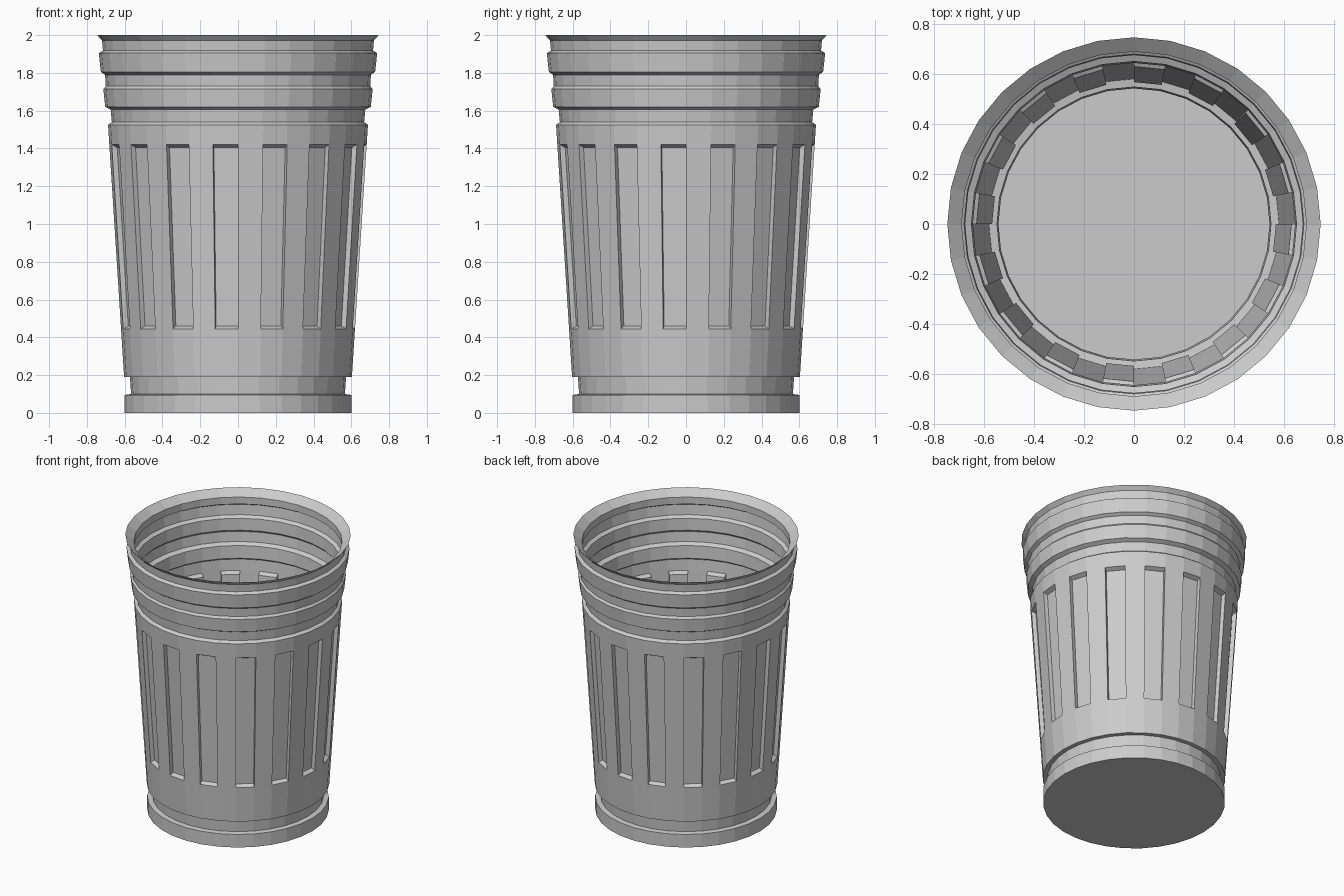
import bpy, bmesh, math

if "Cube" in bpy.data.objects:
    bpy.data.objects.remove(bpy.data.objects["Cube"])

SIDES = 32
WALL = 0.025      # sheet thickness
DEPTH = 0.028     # depth of the pressed panels


def body_r(z):
    # radius of the tapered body between its lower and upper edge
    return 0.603 + (z - 0.19) * (0.688 - 0.603) / (1.525 - 0.19)


def body_row(z, off=0.0):
    return (body_r(z) - off, z)


# outside profile, bottom to top (radius, height)
outer = [(0.60, 0.0), (0.60, 0.095), (0.566, 0.10), (0.572, 0.19),
         (0.603, 0.19), body_row(0.445), body_row(1.42), (0.688, 1.525),
         (0.668, 1.54), (0.674, 1.605), (0.703, 1.62), (0.713, 1.715),
         (0.700, 1.73), (0.704, 1.79), (0.726, 1.805), (0.737, 1.905),
         (0.715, 1.918), (0.720, 1.972), (0.745, 2.0)]
# inside profile, top to bottom
inner = [(0.688, 1.955), (0.688, 1.905), (0.710, 1.892), (0.702, 1.82),
         (0.678, 1.805), (0.674, 1.72), (0.688, 1.705), (0.680, 1.635),
         (0.649, 1.62), (0.643, 1.53), (0.663, 1.515), body_row(1.435, WALL),
         body_row(0.43, WALL), (0.579, 0.205), (0.547, 0.20),
         (0.541, 0.09), (0.575, 0.08), (0.575, 0.025)]
profile = outer + inner
PANEL_ROWS = (5, len(outer) + 11)   # rows that carry the pressed panels

bm = bmesh.new()


def point(r, z, k):
    a = 2 * math.pi * k / SIDES
    return bm.verts.new((r * math.cos(a), r * math.sin(a), z))


rings = [[point(r, z, k) for k in range(SIDES)] for r, z in profile]

# walls, with every second side pressed inwards on the panel rows
for row in range(len(rings) - 1):
    for k in range(SIDES):
        n = (k + 1) % SIDES
        quad = [rings[row][k], rings[row][n], rings[row + 1][n], rings[row + 1][k]]
        if row in PANEL_ROWS and k % 2 == 1:
            off = DEPTH + (0 if row == PANEL_ROWS[0] else WALL)
            za, zb = profile[row][1], profile[row + 1][1]
            step = 0.015 if zb > za else -0.015
            za, zb = za + step, zb - step
            ra, rb = body_r(za) - off, body_r(zb) - off
            pressed = [point(ra, za, k), point(ra, za, n), point(rb, zb, n), point(rb, zb, k)]
            for i in range(4):
                j = (i + 1) % 4
                bm.faces.new((quad[i], quad[j], pressed[j], pressed[i]))
            bm.faces.new(pressed)
        else:
            bm.faces.new(quad)

# underside and inside floor
bm.faces.new(rings[0])
bm.faces.new(rings[-1])
bmesh.ops.recalc_face_normals(bm, faces=bm.faces[:])

mesh = bpy.data.meshes.new("trash_can")
bm.to_mesh(mesh)
bm.free()
can = bpy.data.objects.new("trash_can", mesh)
bpy.context.collection.objects.link(can)

# plain grey metal
metal = bpy.data.materials.new("grey_metal")
metal.diffuse_color = (0.6, 0.6, 0.6, 1)
metal.use_nodes = True
metal.node_tree.nodes["Principled BSDF"].inputs["Base Color"].default_value = metal.diffuse_color
mesh.materials.append(metal)
